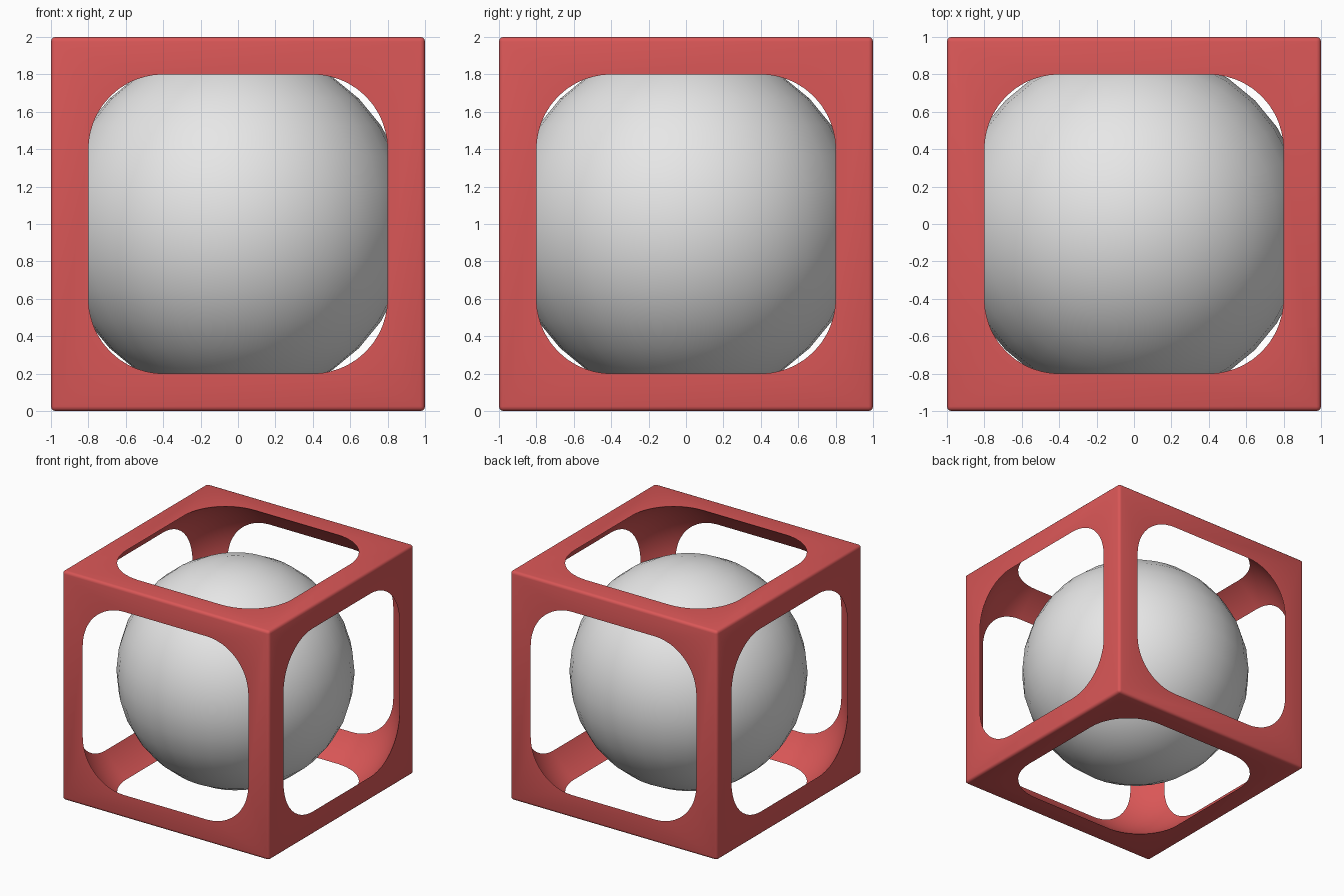
import bpy
import bmesh
import math

default = bpy.data.objects.get("Cube")
if default:
    bpy.data.objects.remove(default, do_unlink=True)


def make_material(name, rgb):
    mat = bpy.data.materials.new(name)
    mat.use_nodes = True
    mat.diffuse_color = (*rgb, 1)
    mat.node_tree.nodes["Principled BSDF"].inputs["Base Color"].default_value = (*rgb, 1)
    return mat


def rounded_cube(name, half, radius, segments, mat):
    """Cube around the model centre with rounded edges and corners."""
    bm = bmesh.new()
    bmesh.ops.create_cube(bm, size=2 * half)
    bmesh.ops.bevel(bm, geom=bm.edges[:], offset=radius, segments=segments,
                    profile=0.5, affect='EDGES')
    mesh = bpy.data.meshes.new(name)
    bm.to_mesh(mesh)
    bm.free()
    mesh.materials.append(mat)
    obj = bpy.data.objects.new(name, mesh)
    obj.location.z = 1
    bpy.context.collection.objects.link(obj)
    return obj


def select_only(obj):
    bpy.ops.object.select_all(action='DESELECT')
    obj.select_set(True)
    bpy.context.view_layer.objects.active = obj


red = make_material("red", (0.70, 0.095, 0.095))
grey = make_material("light grey", (0.8, 0.8, 0.8))

# Outer frame: cube hollowed by a larger, heavily rounded cube that
# breaks through all six faces
frame = rounded_cube("cube_frame", 1.0, 0.025, 3, red)
corner_radius = math.hypot(0.6, 0.4)
cutter = rounded_cube("frame_cutter", 0.4 + corner_radius, corner_radius, 24, red)
cutter.hide_render = True

hollow = frame.modifiers.new("hollow", 'BOOLEAN')
hollow.operation = 'DIFFERENCE'
hollow.solver = 'EXACT'
hollow.object = cutter
select_only(frame)
bpy.ops.object.modifier_apply(modifier=hollow.name)
bpy.data.objects.remove(cutter, do_unlink=True)
select_only(frame)
bpy.ops.object.shade_smooth_by_angle(angle=math.radians(32))

# Ball held inside the frame, very slightly off centre
bpy.ops.mesh.primitive_uv_sphere_add(segments=32, ring_count=16, radius=0.943,
                                     location=(-0.02, -0.006, 1.003))
ball = bpy.context.object
ball.name = "inner_ball"
ball.data.materials.append(grey)
bpy.ops.object.shade_smooth()
